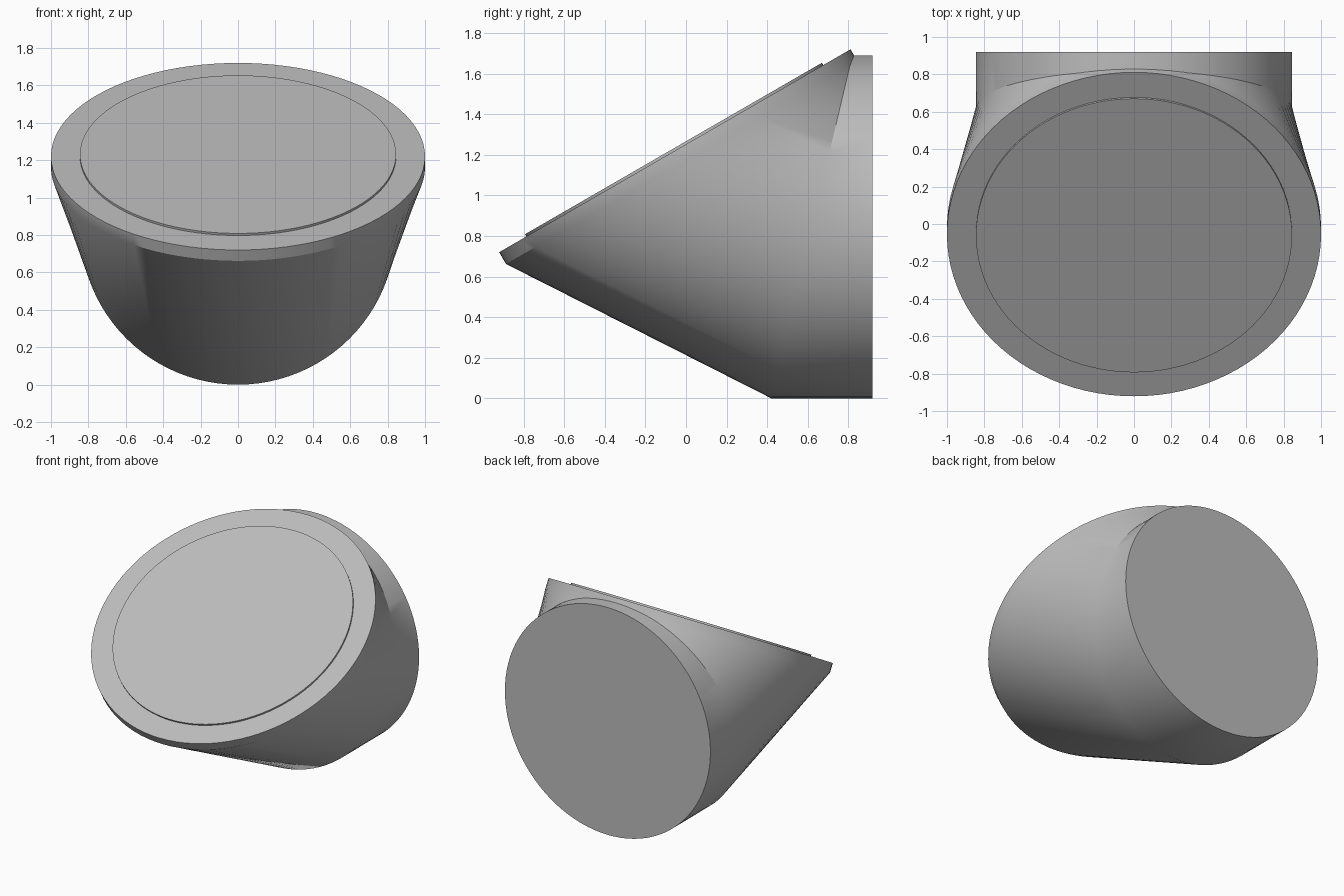
import bpy, bmesh, math
from mathutils import Vector

cube = bpy.data.objects.get("Cube")
if cube:
    bpy.data.objects.remove(cube, do_unlink=True)

SEGMENTS = 96
TILT = math.radians(30)
ACROSS = Vector((1, 0, 0))
SLOPE = Vector((0, math.cos(TILT), math.sin(TILT)))
NORMAL = Vector((0, -math.sin(TILT), math.cos(TILT)))
FACE = Vector((0, -0.055, 1.22))      # centre of the tilted face
R = 0.845                             # radius of the back barrel and the panel

grey = bpy.data.materials.new("mid_grey")
grey.use_nodes = True
colour = (0.5, 0.5, 0.5, 1)
grey.diffuse_color = colour
grey.node_tree.nodes["Principled BSDF"].inputs["Base Color"].default_value = colour


def loft(name, rings):
    """Skin a closed body through rings given as (centre, side axis, up axis)."""
    bm = bmesh.new()
    loops = []
    for centre, side, up in rings:
        loops.append([bm.verts.new(centre + side * math.cos(a) + up * math.sin(a))
                      for a in (math.tau * i / SEGMENTS for i in range(SEGMENTS))])
    for a, b in zip(loops, loops[1:]):
        for i in range(SEGMENTS):
            j = (i + 1) % SEGMENTS
            bm.faces.new((a[i], a[j], b[j], b[i]))
    bm.faces.new(loops[0])
    bm.faces.new(loops[-1])
    bmesh.ops.recalc_face_normals(bm, faces=bm.faces)
    mesh = bpy.data.meshes.new(name)
    bm.to_mesh(mesh)
    bm.free()
    mesh.materials.append(grey)
    obj = bpy.data.objects.new(name, mesh)
    bpy.context.collection.objects.link(obj)
    bpy.ops.object.select_all(action="DESELECT")
    obj.select_set(True)
    bpy.context.view_layer.objects.active = obj
    bpy.ops.object.shade_smooth_by_angle(angle=math.radians(30))
    return obj


# Housing: tilted rim, tapering to a mitred joint, then a straight back barrel
loft("housing", [
    (FACE, ACROSS, SLOPE),
    (FACE - NORMAL * 0.067, ACROSS, SLOPE),
    (Vector((0, 0.62, R)), ACROSS * R, Vector((0, 0.2, R))),
    (Vector((0, 0.92, R)), ACROSS * R, Vector((0, 0, R))),
])

# Round panel standing slightly proud of the tilted face
loft("front_panel", [
    (FACE - NORMAL * 0.02, ACROSS * R, SLOPE * R),
    (FACE + NORMAL * 0.013, ACROSS * R, SLOPE * R),
])
